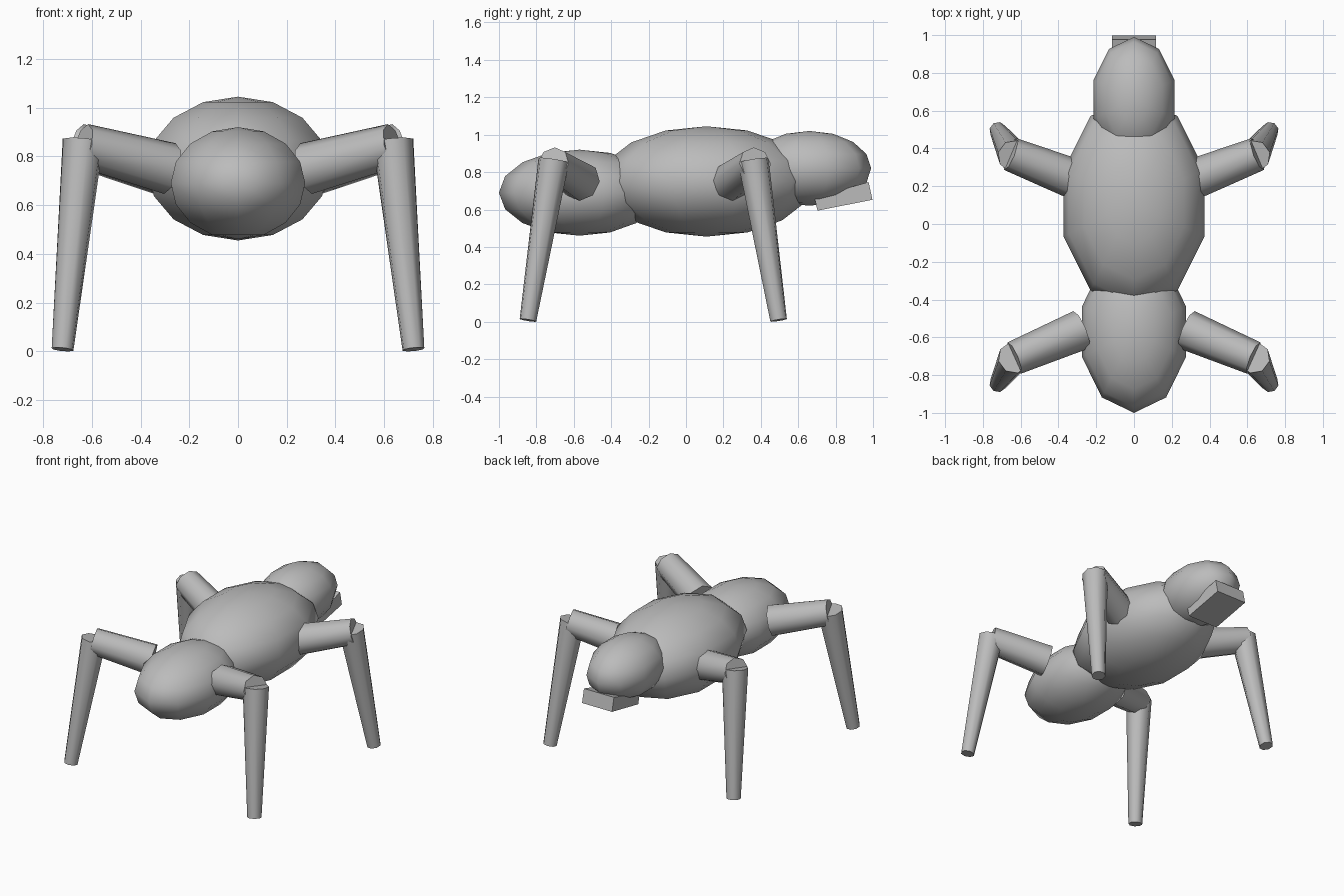
import bpy
import bmesh
import math
from mathutils import Matrix, Vector

cube = bpy.data.objects.get("Cube")
if cube:
    bpy.data.objects.remove(cube, do_unlink=True)

# One plain grey for the whole animal
grey = bpy.data.materials.new("plain_grey")
grey.use_nodes = True
colour = (0.5, 0.5, 0.5, 1)
grey.diffuse_color = colour
grey.node_tree.nodes["Principled BSDF"].inputs["Base Color"].default_value = colour


def finish(name, bm, angle):
    mesh = bpy.data.meshes.new(name)
    bmesh.ops.recalc_face_normals(bm, faces=bm.faces)
    bm.to_mesh(mesh)
    bm.free()
    mesh.materials.append(grey)
    obj = bpy.data.objects.new(name, mesh)
    bpy.context.collection.objects.link(obj)
    bpy.ops.object.select_all(action="DESELECT")
    obj.select_set(True)
    bpy.context.view_layer.objects.active = obj
    bpy.ops.object.shade_smooth_by_angle(angle=math.radians(angle))
    return obj


def ellipsoid(name, centre, radii):
    bm = bmesh.new()
    bmesh.ops.create_uvsphere(bm, u_segments=10, v_segments=8, radius=1)
    bmesh.ops.scale(bm, vec=radii, verts=bm.verts)
    bmesh.ops.translate(bm, vec=centre, verts=bm.verts)
    return finish(name, bm, 80)


def limb(name, start, end, r_start, r_end):
    # Tapered eight-sided tube between two points
    a, b = Vector(start), Vector(end)
    axis = b - a
    bm = bmesh.new()
    bmesh.ops.create_cone(bm, cap_ends=True, segments=8, radius1=r_start,
                          radius2=r_end, depth=axis.length)
    turn = axis.to_track_quat("Z", "Y").to_matrix().to_4x4()
    bmesh.ops.transform(bm, matrix=Matrix.Translation((a + b) / 2) @ turn,
                        verts=bm.verts)
    return finish(name, bm, 60)


# Three body masses in a row
ellipsoid("front_body", (0, -0.57, 0.69), (0.29, 0.43, 0.23))
ellipsoid("middle_body", (0, 0.11, 0.75), (0.393, 0.57, 0.295))
ellipsoid("rear_body", (0, 0.66, 0.82), (0.225, 0.33, 0.2))

# Tilted block under the rear mass, slightly thicker at its outer end
bm = bmesh.new()
bmesh.ops.create_cube(bm, size=1)
for v in bm.verts:
    outer, top = v.co.y > 0, v.co.z > 0
    v.co.x *= 0.235
    if outer:
        v.co.y, v.co.z = (0.976, 0.747) if top else (0.997, 0.652)
    else:
        v.co.y, v.co.z = (0.687, 0.663) if top else (0.703, 0.594)
finish("rear_block", bm, 30)

# Legs: hip, knee, lower leg top and foot, mirrored to both sides
legs = {
    "front": ((0.28, -0.56, 0.75), (0.635, -0.71, 0.845),
              (0.635, -0.707, 0.862), (0.72, -0.845, 0.008)),
    "rear": ((0.32, 0.24, 0.75), (0.655, 0.37, 0.845),
             (0.637, 0.36, 0.862), (0.72, 0.495, 0.008)),
}
for place, joints in legs.items():
    for side, sign in (("left", 1), ("right", -1)):
        hip, knee, shin, foot = [(x * sign, y, z) for x, y, z in joints]
        limb(f"{place}_{side}_upper_leg", hip, knee, 0.107, 0.09)
        limb(f"{place}_{side}_lower_leg", shin, foot, 0.085, 0.046)
